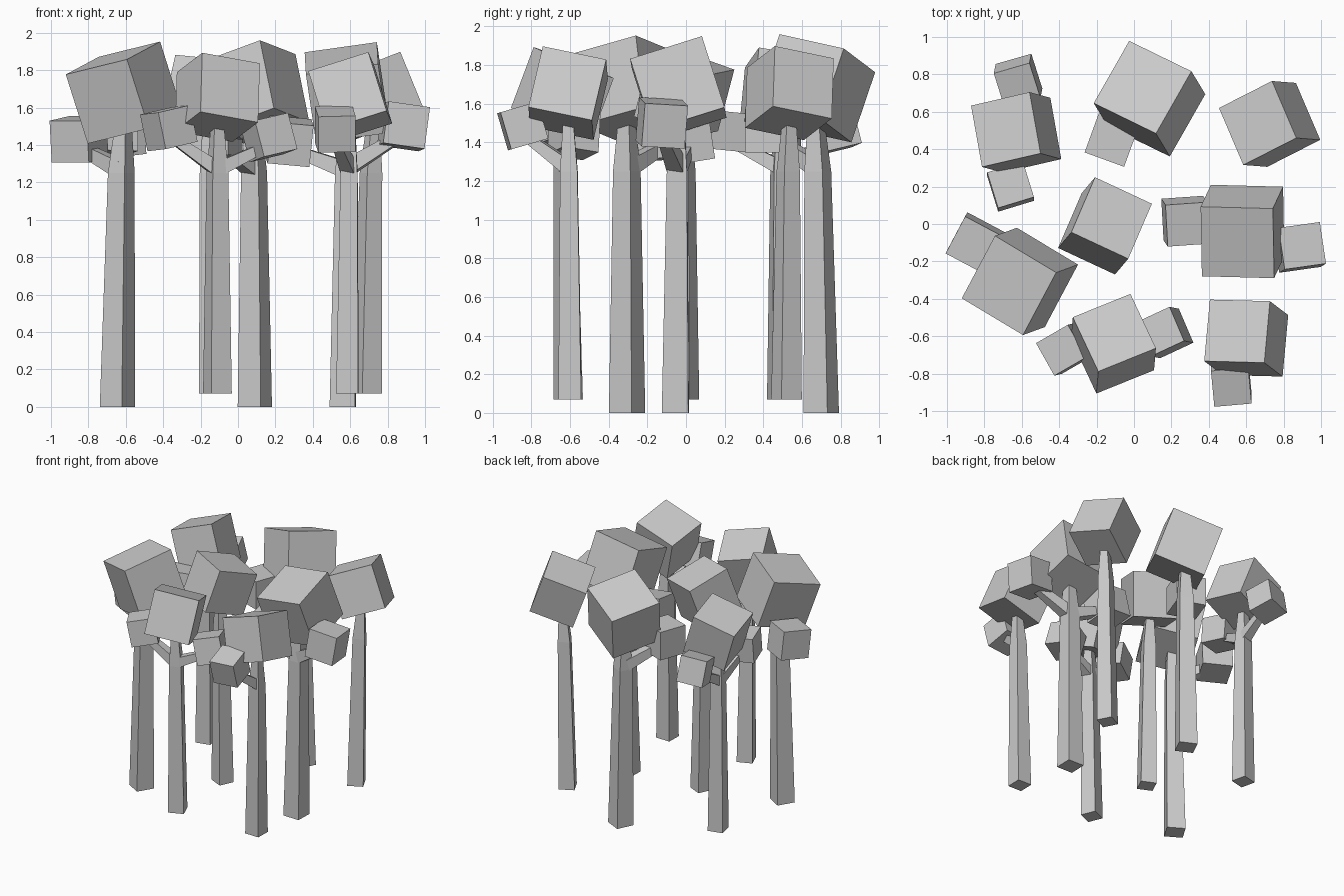
import bpy, bmesh
from math import cos, sin, radians
from mathutils import Vector, Matrix

if "Cube" in bpy.data.objects:
    bpy.data.objects.remove(bpy.data.objects["Cube"])

def mesh_object(name, bm):
    bmesh.ops.recalc_face_normals(bm, faces=bm.faces)
    me = bpy.data.meshes.new(name)
    bm.to_mesh(me)
    bm.free()
    ob = bpy.data.objects.new(name, me)
    bpy.context.collection.objects.link(ob)
    return ob

def leaf_cube(name, centre, size, yaw, nx, ny):
    """Cube whose top faces (nx, ny, +z) and whose side edge follows yaw."""
    n = Vector((nx, ny, (1 - nx * nx - ny * ny) ** 0.5))
    ux, uy = cos(radians(yaw)), sin(radians(yaw))
    u = Vector((ux, uy, -(nx * ux + ny * uy) / n.z)).normalized()
    rot = Matrix((u, n.cross(u), n)).transposed().to_4x4()
    bm = bmesh.new()
    bmesh.ops.create_cube(bm, size=size, matrix=Matrix.Translation(centre) @ rot)
    return mesh_object(name, bm)

def square_loft(name, sections, rot):
    """Skin square sections (centre, side) turned by one rotation."""
    bm = bmesh.new()
    rings = []
    for c, side in sections:
        h = side / 2
        rings.append([bm.verts.new(Vector(c) + rot @ Vector((x * h, y * h, 0)))
                      for x, y in ((-1, -1), (1, -1), (1, 1), (-1, 1))])
    for a, b in zip(rings, rings[1:]):
        for i in range(4):
            j = (i + 1) % 4
            bm.faces.new((a[i], a[j], b[j], b[i]))
    bm.faces.new(rings[0])
    bm.faces.new(rings[-1])
    return mesh_object(name, bm)

# Two tree sizes: crown size, crown height, small cube size, trunk foot height, trunk side
BIG = (0.39, 1.68, 0.225, 0.0, 0.137)
SMALL = (0.337, 1.655, 0.2, 0.07, 0.118)

# Trees: kind, crown x, y, yaw, tilt x, tilt y, trunk foot x, y,
# side cubes (x, y, z, yaw, tilt x, tilt y)
trees = [
    (SMALL, -.63, .49, 13, -.33, .09, -.63, .49,
     [(-.62, .765, 1.46, 16, -.05, -.25), (-.66, .2, 1.46, 17, 0, .1)]),
    (BIG, .083, .67, -26, -.19, .315, .09, .70,
     [(-.12, .45, 1.46, -20, 0, 0)]),
    (SMALL, .725, .535, 27, -.38, .03, .69, .52, []),
    (BIG, -.61, -.307, -31, -.30, -.11, -.645, -.305,
     [(-.85, -.1, 1.43, -28, -.05, -.1)]),
    (SMALL, -.155, -.01, -25, .21, .25, -.13, -.01, []),
    (BIG, .58, -.04, -1.5, -.14, -.30, .56, -.055,
     [(.275, .015, 1.42, 4, .1, -.15), (.885, -.125, 1.5, 8, .13, .08)]),
    (SMALL, -.11, -.64, 22, .03, .35, -.11, -.61,
     [(-.37, -.67, 1.49, 30, -.2, -.05), (.165, -.58, 1.44, 25, -.25, .05)]),
    (SMALL, .60, -.61, -1.5, -.29, .22, .585, -.60,
     [(.52, -.845, 1.485, 5, 0, -.28)]),
]

for k, (kind, x, y, yaw, nx, ny, fx, fy, sides) in enumerate(trees, 1):
    size, height, small, foot, w = kind
    # crown
    leaf_cube(f"crown_{k}", (x, y, height), size, yaw, nx, ny)
    # trunk with a tapered neck running into the crown
    fork = Vector((fx * .4 + x * .6, fy * .4 + y * .6, 1.25))
    square_loft(f"trunk_{k}",
                [((fx, fy, foot), w), (fork, w * .76), ((x, y, height - .1), w * .4)],
                Matrix.Rotation(radians(yaw), 3, 'Z'))
    # branches ending in small leaf cubes
    for j, (cx, cy, cz, cyaw, cnx, cny) in enumerate(sides, 1):
        leaf_cube(f"side_leaf_{k}_{j}", (cx, cy, cz), small, cyaw, cnx, cny)
        end = Vector((cx, cy, cz - .04))
        rot = (end - fork).to_track_quat('Z', 'Y').to_matrix()
        square_loft(f"branch_{k}_{j}", [(fork + Vector((0, 0, .02)), w * .65), (end, w * .4)], rot)
